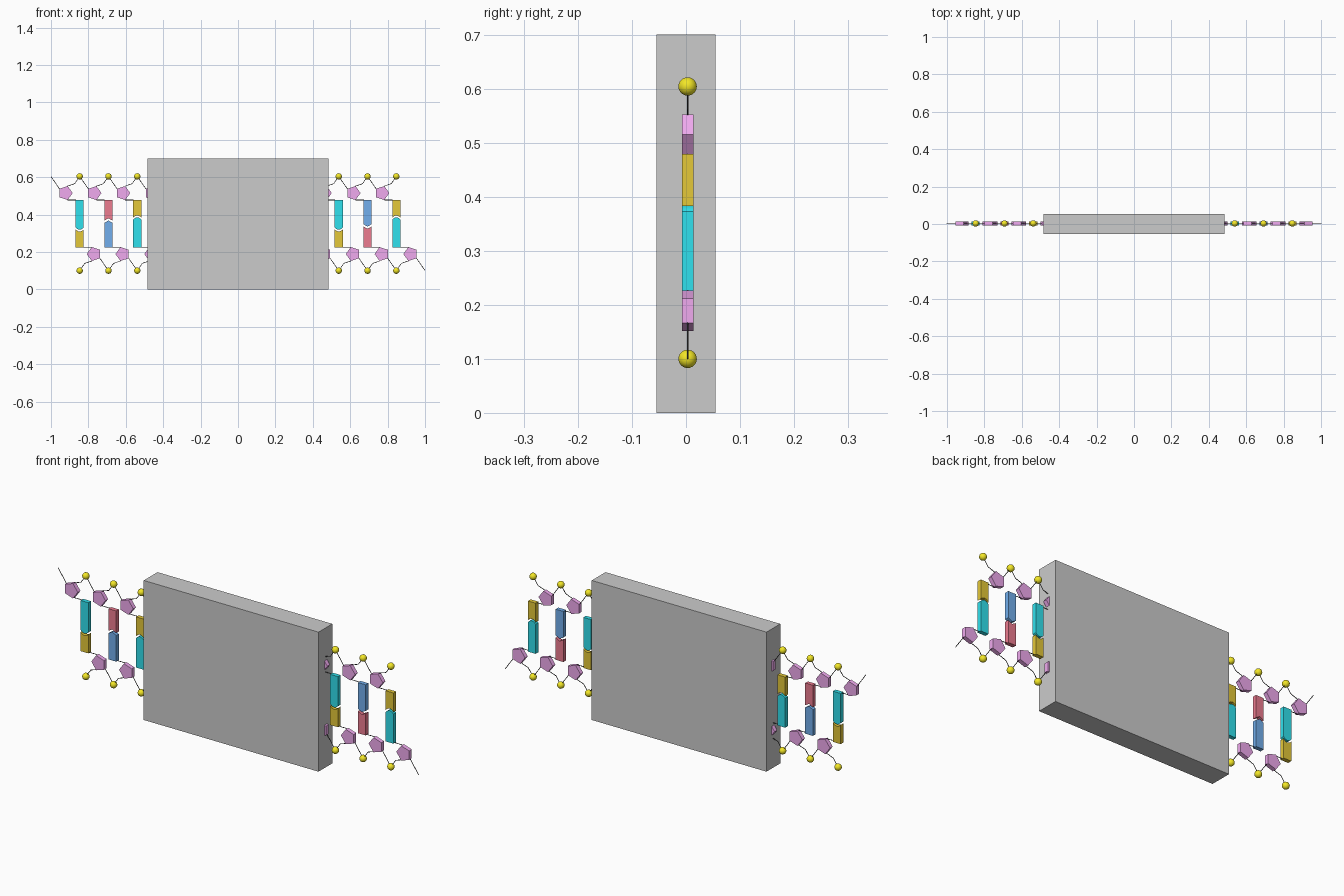
import bpy, bmesh, math
from mathutils import Vector, Matrix

if "Cube" in bpy.data.objects:
    bpy.data.objects.remove(bpy.data.objects["Cube"])

PITCH, COUNT, FIRST = 0.1539, 12, -0.8465   # spacing of the base pairs
MID_Z, Y0, HALF_T = 0.352, 0.003, 0.0105    # ladder centre and half thickness
R = 0.039                                   # sugar ring radius


def make_material(name, rgb):
    m = bpy.data.materials.new(name)
    m.diffuse_color = (*rgb, 1)
    m.use_nodes = True
    m.node_tree.nodes["Principled BSDF"].inputs["Base Color"].default_value = m.diffuse_color
    return m


MATS = {
    "cyan": make_material("cyan", (0.03, 0.75, 0.85)),
    "gold": make_material("gold", (0.78, 0.58, 0.04)),
    "blue": make_material("blue", (0.17, 0.43, 0.85)),
    "red": make_material("red", (0.85, 0.2, 0.28)),
    "pink": make_material("pink", (0.87, 0.4, 0.86)),
    "yellow": make_material("yellow", (0.9, 0.8, 0.02)),
    "dark": make_material("dark", (0.06, 0.06, 0.06)),
}


def finish(bm, name, mat=None):
    bmesh.ops.recalc_face_normals(bm, faces=bm.faces[:])
    me = bpy.data.meshes.new(name)
    bm.to_mesh(me)
    bm.free()
    ob = bpy.data.objects.new(name, me)
    bpy.context.collection.objects.link(ob)
    if mat:
        me.materials.append(MATS[mat])
    return ob


def add_prism(bm, pts):
    """Extrude an x/z outline through the ladder thickness."""
    f = bm.faces.new([bm.verts.new((x, Y0 - HALF_T, z)) for x, z in pts])
    ext = bmesh.ops.extrude_face_region(bm, geom=[f])["geom"]
    bmesh.ops.translate(bm, vec=(0, 2 * HALF_T, 0),
                        verts=[v for v in ext if isinstance(v, bmesh.types.BMVert)])


def add_rod(bm, a, b, r=0.0016):
    a, b = Vector((a[0], Y0, a[1])), Vector((b[0], Y0, b[1]))
    d = b - a
    m = Matrix.Translation((a + b) / 2) @ d.to_track_quat('Z', 'Y').to_matrix().to_4x4()
    bmesh.ops.create_cone(bm, cap_ends=True, segments=8, radius1=r, radius2=r,
                          depth=d.length, matrix=m)


def base_outline(x, kind):
    """Half of a base pair hanging from the upper strand."""
    w, top = 0.0215, 0.479
    tip, depth, sign, curved = {
        "cyan": (0.331, 0.012, -1, True), "gold": (0.383, 0.012, 1, True),
        "blue": (0.348, 0.012, -1, False), "red": (0.368, 0.012, 1, False)}[kind]
    n = 8 if curved else 2
    pts = [(x - w, top), (x + w, top)]
    for i in range(n + 1):
        t = 1 - 2 * i / n
        bump = 1 - t * t if curved else 1 - abs(t)
        pts.append((x + w * t, tip + sign * depth * bump))
    return pts


# central panel
bm = bmesh.new()
bmesh.ops.create_cube(bm, size=1, matrix=Matrix.Translation((0, 0, 0.35))
                      @ Matrix.Diagonal((0.97, 0.109, 0.7, 1)))
finish(bm, "panel")

# the two strands read the same, turned half round
SEQUENCE = ["cyan", "red", "gold", "cyan", "blue", "blue",
            "red", "red", "gold", "cyan", "blue", "gold"]

for strand in ("upper", "lower"):
    def place(p):
        return p if strand == "upper" else (-p[0], 2 * MID_Z - p[1])

    parts = {k: bmesh.new() for k in ("sugar", "phosphate", "bond", *set(SEQUENCE))}
    for i, kind in enumerate(SEQUENCE):
        x = FIRST + i * PITCH
        cx, cz = x - 0.0765, 0.515
        ring = [(cx + R * math.cos(math.tau * k / 5), cz + R * math.sin(math.tau * k / 5))
                for k in range(5)]
        ball = (x, 0.604)
        # sugar ring and base
        add_prism(parts["sugar"], [place(p) for p in ring])
        add_prism(parts[kind], [place(p) for p in base_outline(x, kind)])
        # phosphate ball
        bx, bz = place(ball)
        bmesh.ops.create_uvsphere(parts["phosphate"], u_segments=24, v_segments=12,
                                  radius=0.017, matrix=Matrix.Translation((bx, Y0, bz)))
        # backbone bonds
        bend = (x - 0.027, 0.565)
        for a, b in (((x - PITCH, 0.604), ring[2]), (ring[1], bend), (bend, ball),
                     (ring[4], (x - 0.02, 0.478))):
            add_rod(parts["bond"], place(a), place(b))
    colours = {"sugar": "pink", "phosphate": "yellow", "bond": "dark"}
    for part, bm in parts.items():
        label = part if part in colours else part + "_bases"
        ob = finish(bm, f"{strand}_{label}", colours.get(part, part))
        if part == "phosphate":
            ob.data.polygons.foreach_set("use_smooth", [True] * len(ob.data.polygons))
